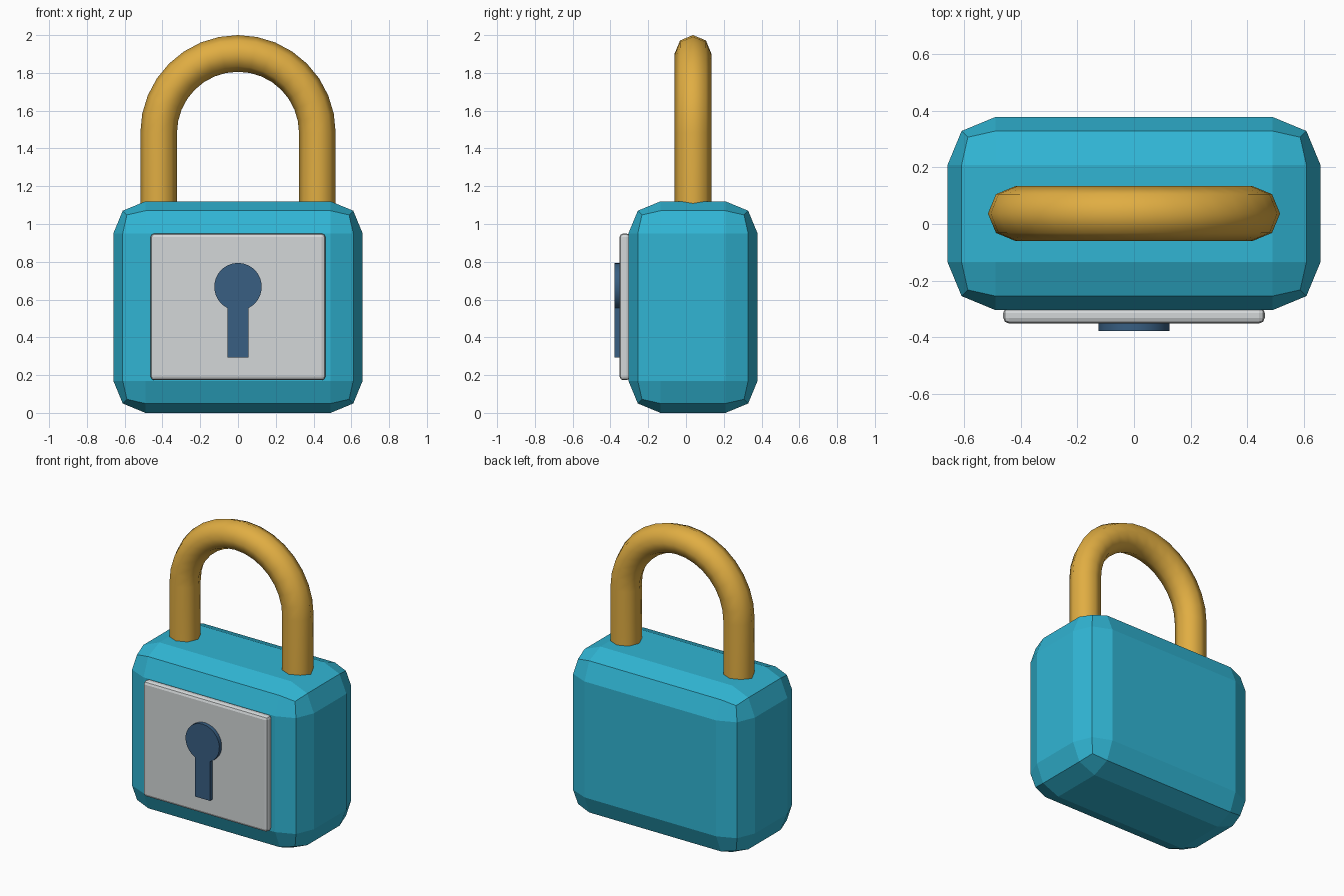
import bpy, bmesh, math
from mathutils import Vector

if "Cube" in bpy.data.objects:
    bpy.data.objects.remove(bpy.data.objects["Cube"])

CY = 0.037  # depth centre of body and shackle


def material(name, srgb):
    m = bpy.data.materials.new(name)
    lin = [c / 12.92 if c <= 0.04045 else ((c + 0.055) / 1.055) ** 2.4 for c in srgb]
    m.diffuse_color = (*lin, 1)
    m.use_nodes = True
    m.node_tree.nodes["Principled BSDF"].inputs["Base Color"].default_value = m.diffuse_color
    return m


teal = material("teal paint", (0.19, 0.71, 0.83))
gold = material("gold metal", (0.88, 0.68, 0.26))
grey = material("light grey", (0.83, 0.845, 0.85))
navy = material("dark blue", (0.22, 0.37, 0.51))


def finish(bm, name, mat, smooth=None):
    bmesh.ops.recalc_face_normals(bm, faces=bm.faces)
    me = bpy.data.meshes.new(name)
    bm.to_mesh(me)
    bm.free()
    me.materials.append(mat)
    ob = bpy.data.objects.new(name, me)
    bpy.context.collection.objects.link(ob)
    if smooth:
        bpy.ops.object.select_all(action='DESELECT')
        ob.select_set(True)
        bpy.context.view_layer.objects.active = ob
        bpy.ops.object.shade_smooth_by_angle(angle=math.radians(smooth))
    return ob


def bevelled_box(name, lo, hi, width, mat, smooth=None):
    lo, hi = Vector(lo), Vector(hi)
    bm = bmesh.new()
    bmesh.ops.create_cube(bm, size=1)
    for v in bm.verts:
        v.co = (lo + hi) / 2 + v.co * (hi - lo)
    bmesh.ops.bevel(bm, geom=bm.edges[:], offset=width, segments=2,
                    profile=0.5, affect='EDGES')
    return finish(bm, name, mat, smooth)


# Chunky body and front plate
bevelled_box("body", (-0.66, CY - 0.342, 0), (0.66, CY + 0.342, 1.12), 0.17, teal)
bevelled_box("front_plate", (-0.463, -0.352, 0.173), (0.463, -0.295, 0.95), 0.02, grey)

# Shackle: octagonal tube swept up one leg, over the arch and down the other
R, r, top = 0.42, 0.097, 1.483
path = [(Vector((R, CY, 1.0)), 0.0)]
path += [(Vector((R * math.cos(a), CY, top + R * math.sin(a))), a)
         for a in (math.pi * i / 16 for i in range(17))]
path.append((Vector((-R, CY, 1.0)), math.pi))
bm = bmesh.new()
rings = []
for p, a in path:
    out = Vector((math.cos(a), 0, math.sin(a)))
    rings.append([bm.verts.new(p + r * (out * math.cos(t) + Vector((0, math.sin(t), 0))))
                  for t in (math.pi * k / 4 for k in range(8))])
for a, b in zip(rings, rings[1:]):
    for k in range(8):
        n = (k + 1) % 8
        bm.faces.new((a[k], a[n], b[n], b[k]))
bm.faces.new(rings[0])
bm.faces.new(rings[-1])
finish(bm, "shackle", gold, 60)

# Keyhole: round head joined to a straight slot, extruded
hr, hz, w = 0.126, 0.668, 0.056
gap = math.asin(w / hr)
outline = [(-w, 0.292), (w, 0.292)]
for i in range(23):
    a = -math.pi / 2 + gap + (2 * math.pi - 2 * gap) * i / 22
    outline.append((hr * math.cos(a), hz + hr * math.sin(a)))
bm = bmesh.new()
face = bm.faces.new([bm.verts.new((x, -0.378, z)) for x, z in outline])
ext = bmesh.ops.extrude_face_region(bm, geom=[face], use_keep_orig=True)
for v in ext["geom"]:
    if isinstance(v, bmesh.types.BMVert):
        v.co.y = -0.345
finish(bm, "keyhole", navy, 30)
